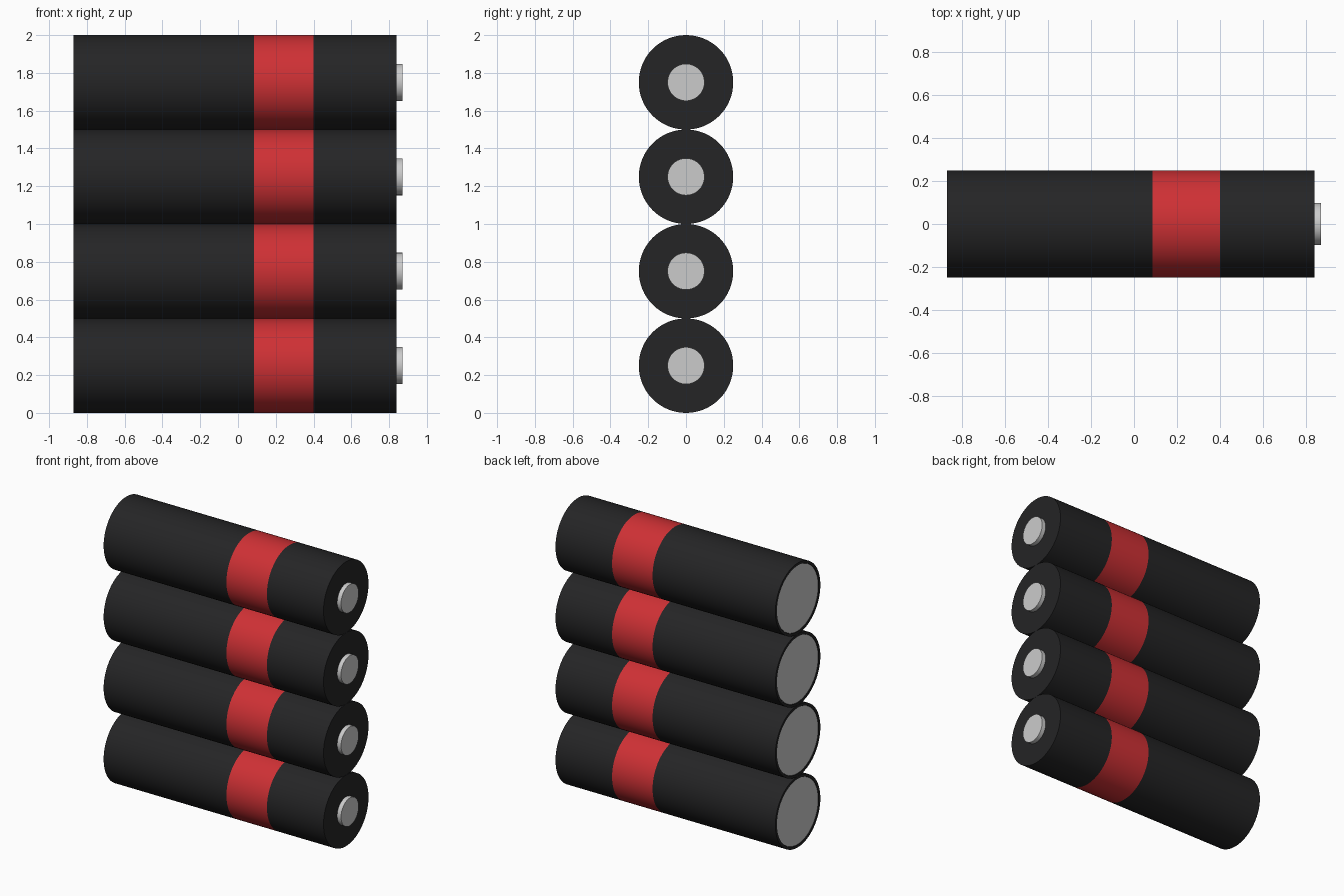
import bpy, bmesh
from math import cos, sin, tau, radians

if "Cube" in bpy.data.objects:
    bpy.data.objects.remove(bpy.data.objects["Cube"])

SIDES = 64
R = 0.25


def material(name, rgb):
    m = bpy.data.materials.new(name)
    m.diffuse_color = (*rgb, 1)
    m.use_nodes = True
    m.node_tree.nodes["Principled BSDF"].inputs["Base Color"].default_value = m.diffuse_color
    return m


def lathe(name, profile, mat=None):
    """Spin (x, radius) points, listed from -x to +x, around the x axis."""
    bm = bmesh.new()
    rings = [[bm.verts.new((x, r * cos(tau * j / SIDES), r * sin(tau * j / SIDES)))
              for j in range(SIDES)] for x, r in profile]
    for a, b in zip(rings, rings[1:]):
        for j in range(SIDES):
            k = (j + 1) % SIDES
            bm.faces.new((a[j], a[k], b[k], b[j]))
    bmesh.ops.remove_doubles(bm, verts=bm.verts, dist=1e-5)
    mesh = bpy.data.meshes.new(name)
    bm.to_mesh(mesh)
    bm.free()
    mesh.shade_smooth()
    mesh.set_sharp_from_angle(angle=radians(30))
    if mat:
        mesh.materials.append(mat)
    return mesh


black = material("black_wrapper", (0.018, 0.018, 0.019))
red = material("red_band", (0.62, 0.03, 0.035))

parts = [
    # long wrapper section with a thin lip around the negative end
    lathe("wrapper_long", [(-0.867, 0.23), (-0.87, 0.232), (-0.87, R), (0.085, R)], black),
    # coloured stripe
    lathe("stripe", [(0.085, R), (0.40, R)], red),
    # short wrapper section with the shoulder at the positive end
    lathe("wrapper_short", [(0.40, R), (0.84, R), (0.84, 0.098)], black),
    # bare metal ends
    lathe("negative_plate", [(-0.867, 0), (-0.867, 0.23)]),
    lathe("positive_terminal", [(0.84, 0.098), (0.87, 0.098), (0.87, 0)]),
]

# stack of four cells
for i in range(4):
    for mesh in parts:
        ob = bpy.data.objects.new(f"cell_{i + 1}_{mesh.name}", mesh)
        ob.location.z = R + i * 2 * R
        bpy.context.collection.objects.link(ob)
